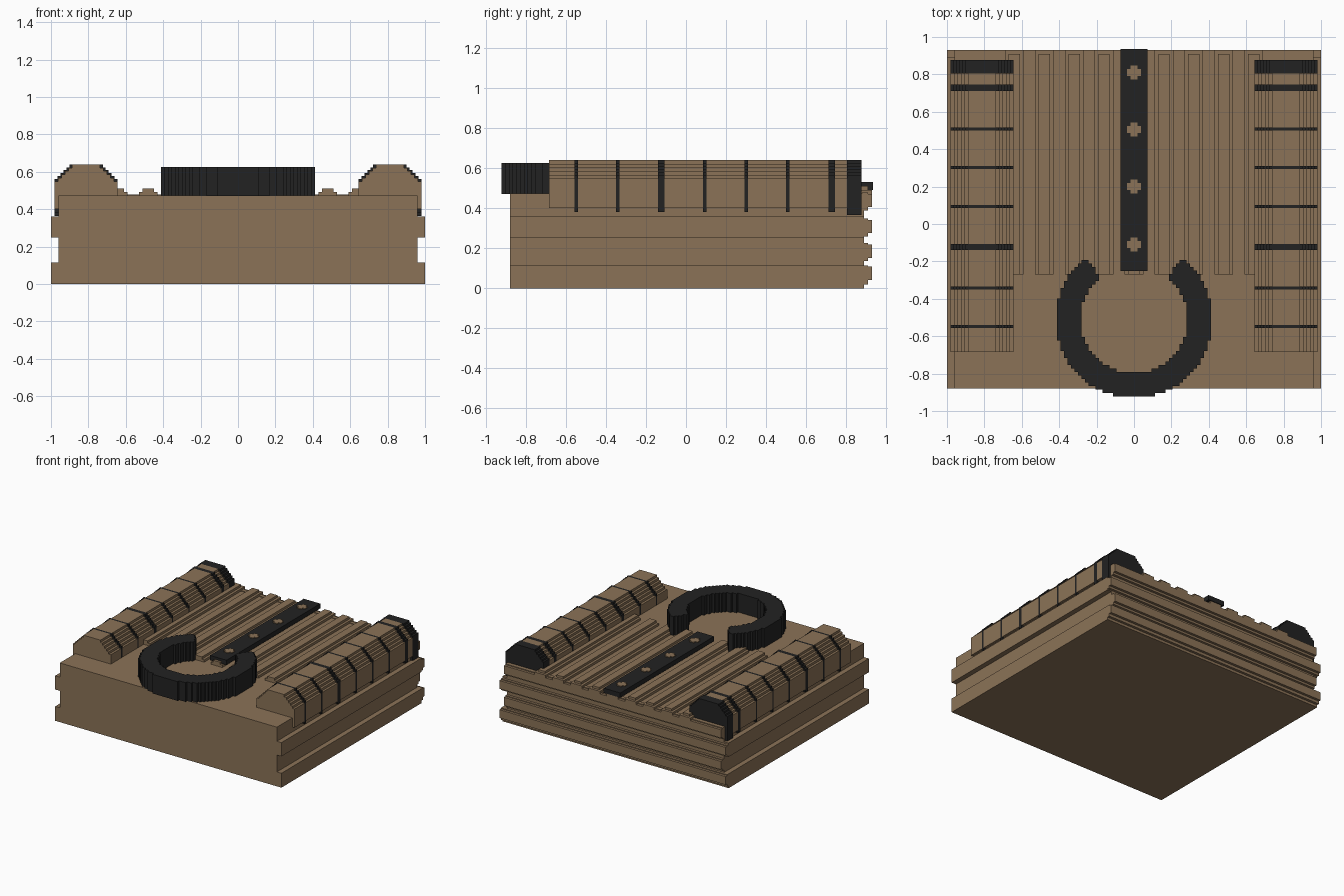
import bpy, bmesh, math

if "Cube" in bpy.data.objects:
    bpy.data.objects.remove(bpy.data.objects["Cube"])


def material(name, color):
    m = bpy.data.materials.new(name)
    m.diffuse_color = (*color, 1)
    m.use_nodes = True
    m.node_tree.nodes["Principled BSDF"].inputs["Base Color"].default_value = m.diffuse_color
    return m


TAN = material("tan", (0.258, 0.171, 0.095))
BLACK = material("black", (0.016, 0.016, 0.016))


def finish(name, bm, mat):
    bmesh.ops.recalc_face_normals(bm, faces=bm.faces)
    me = bpy.data.meshes.new(name)
    bm.to_mesh(me)
    bm.free()
    me.materials.append(mat)
    ob = bpy.data.objects.new(name, me)
    bpy.context.collection.objects.link(ob)
    return ob


def extrude(bm, faces, vec):
    r = bmesh.ops.extrude_face_region(bm, geom=faces)
    bmesh.ops.translate(bm, vec=vec,
                        verts=[v for v in r["geom"] if isinstance(v, bmesh.types.BMVert)])


def prism(name, profile, y0, y1, mat):
    """Extrude an x-z outline along y."""
    bm = bmesh.new()
    f = bm.faces.new([bm.verts.new((x, y0, z)) for x, z in profile])
    extrude(bm, [f], (0, y1 - y0, 0))
    return finish(name, bm, mat)


def box(name, x0, x1, y0, y1, z0, z1, mat):
    return prism(name, [(x0, z0), (x1, z0), (x1, z1), (x0, z1)], y0, y1, mat)


C = 0.0187  # step size of the blocky style


def cells(name, inside, cx, cy, half, z0, z1, mat):
    """Blocky plan shape: keep the grid squares that pass a test, then extrude."""
    bm = bmesh.new()
    n = math.ceil(half / C)
    verts = {}

    def vert(i, j):
        if (i, j) not in verts:
            verts[i, j] = bm.verts.new((cx + i * C, cy + j * C, z0))
        return verts[i, j]

    for i in range(-n, n):
        for j in range(-n, n):
            if inside((i + .5) * C, (j + .5) * C):
                bm.faces.new([vert(i, j), vert(i + 1, j), vert(i + 1, j + 1), vert(i, j + 1)])
    extrude(bm, bm.faces[:], (0, 0, z1 - z0))
    return finish(name, bm, mat)


# base block with grooved sides
right = [(1, 0), (1, .115), (.96, .115), (.96, .25), (1, .25), (1, .36), (.96, .36), (.96, .473)]
prism("base", right + [(-x, z) for x, z in reversed(right)], -.88, .89, TAN)

# horizontal ribs on the back
for z, w in ((.075, 1), (.185, .96), (.308, 1), (.438, .96)):
    box("back_rib_foot", -w, w, .88, .91, z - .05 if z > .1 else .02, z + .04, TAN)
    box("back_rib_crest", -w, w, .90, .93, z - .033, z + .033, TAN)

# ribs along the top
for i in range(-4, 5):
    x = i * .16
    box("top_rib_foot", x - .05, x + .05, -.27, .93, .46, .492, TAN)
    box("top_rib_crest", x - .03, x + .03, -.27, .91, .48, .51, TAN)

# centre strap with rivets
box("strap", -.073, .073, -.25, .935, .492, .53, BLACK)
for y in (.81, .505, .2, -.11):
    cells("rivet", lambda u, v: math.hypot(u, v) < .034, 0, y, .04, .51, .536, TAN)


# open ring at the front
def in_ring(u, v):
    return .285 < math.hypot(u, v) < .418 and not 52 < math.degrees(math.atan2(v, u)) < 128


cells("open_ring", in_ring, 0, -.51, .43, .472, .625, BLACK)


# side rolls: alternating padding and bands
def roll_profile(s, bottom, cut):
    n, x0, x1, top = 5, .645, .98, .64
    d = cut / n
    left = [(x0, .46)]
    outer = [(x1, bottom)]
    for k in range(n):
        z = top - cut + k * d
        left += [(x0 + k * d, z), (x0 + (k + 1) * d, z)]
        outer += [(x1 - k * d, z), (x1 - (k + 1) * d, z)]
    left.append((x0 + cut, top))
    outer.append((x1 - cut, top))
    under = [(.95, bottom), (.95, .46)]
    return [(s * x, z) for x, z in left + outer[::-1] + under]


bands = [(-.557, -.54), (-.35, -.333), (-.14, -.108), (.085, .102),
         (.293, .31), (.5, .517), (.712, .745), (.805, .877)]
for s in (-1, 1):
    start = -.685
    for y0, y1 in bands:
        prism("roll_padding", roll_profile(s, .40, .092), start, y0, TAN)
        prism("roll_band", roll_profile(s, .365 if y0 > .8 else .38, .078), y0, y1, BLACK)
        start = y1
